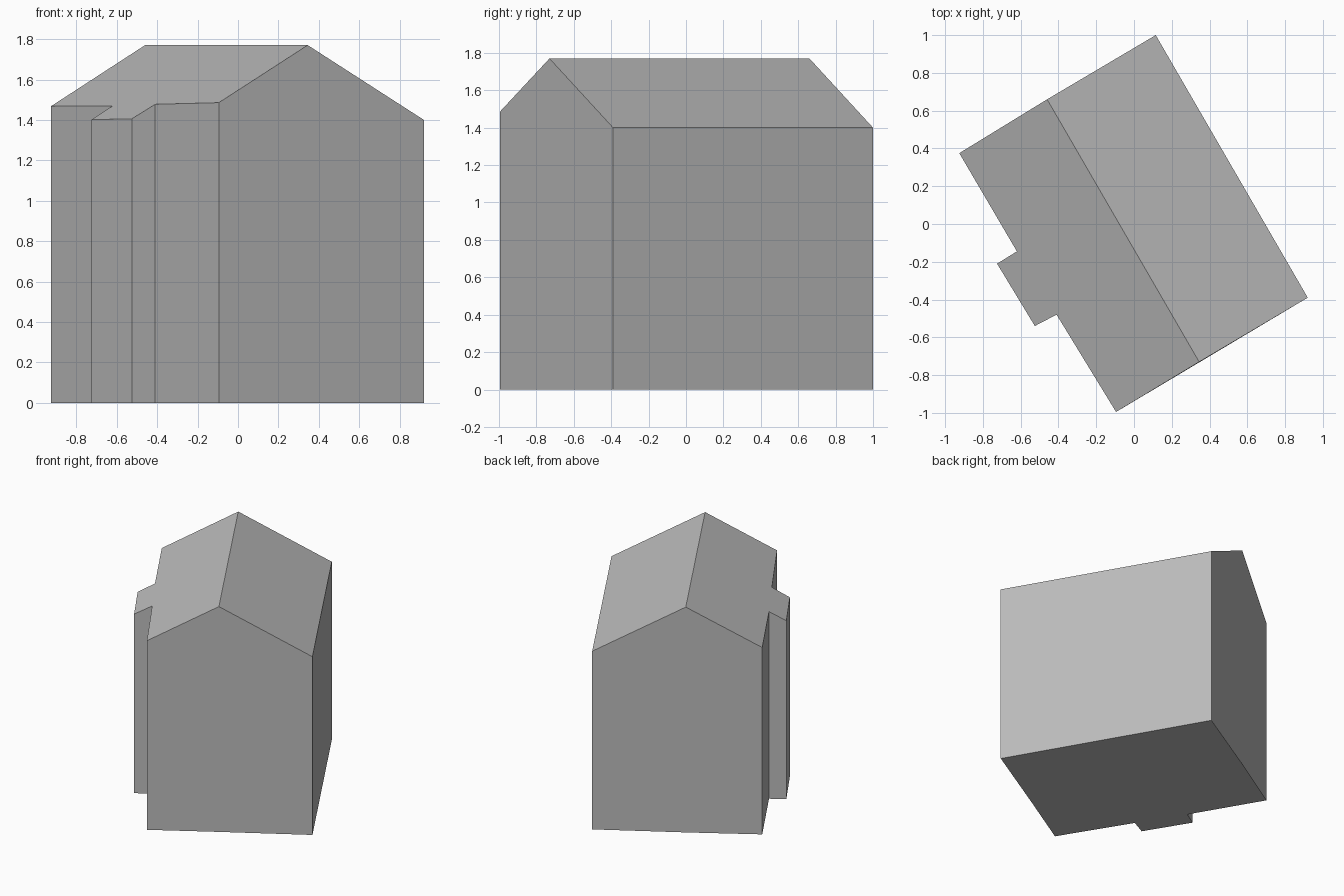
import bpy
import bmesh
from mathutils import Vector

cube = bpy.data.objects.get("Cube")
if cube:
    bpy.data.objects.remove(cube, do_unlink=True)

RIDGE_A, RIDGE_B = Vector((-0.46, 0.66)), Vector((0.345, -0.73))
RIDGE_Z, SLOPE = 1.77, 0.554
along = (RIDGE_B - RIDGE_A).normalized()
across = Vector((-along.y, along.x))

# Footprint with the shallow bay on one long side
footprint = [(0.115, 1.0), (-0.46, 0.66), (-0.925, 0.375), (-0.62, -0.145),
             (-0.725, -0.21), (-0.525, -0.54), (-0.41, -0.48),
             (-0.095, -0.995), (0.345, -0.73), (0.92, -0.39)]
RIDGE_ENDS = (1, 8)


def roof_height(x, y):
    return RIDGE_Z - SLOPE * abs((Vector((x, y)) - RIDGE_A).dot(across))


# Plain grey
grey = bpy.data.materials.new("plain_grey")
grey.use_nodes = True
grey.diffuse_color = (0.5, 0.5, 0.5, 1)
bsdf = next(n for n in grey.node_tree.nodes if n.type == 'BSDF_PRINCIPLED')
bsdf.inputs["Base Color"].default_value = grey.diffuse_color

# Walls, floor and the two roof slopes as one closed shell
bm = bmesh.new()
low = [bm.verts.new((x, y, 0)) for x, y in footprint]
high = [bm.verts.new((x, y, roof_height(x, y))) for x, y in footprint]
count = len(footprint)
first, last = RIDGE_ENDS
bm.faces.new(low)
bm.faces.new(high[first:last + 1])
bm.faces.new(high[last:] + high[:first + 1])
for i in range(count):
    j = (i + 1) % count
    bm.faces.new((low[i], low[j], high[j], high[i]))

# Join each gable into a single flat face
bmesh.ops.dissolve_edges(bm, edges=[bm.edges.get((low[i], high[i])) for i in RIDGE_ENDS])
bmesh.ops.recalc_face_normals(bm, faces=bm.faces)

mesh = bpy.data.meshes.new("house_body")
bm.to_mesh(mesh)
bm.free()
mesh.materials.append(grey)
house = bpy.data.objects.new("house_body", mesh)
bpy.context.collection.objects.link(house)
